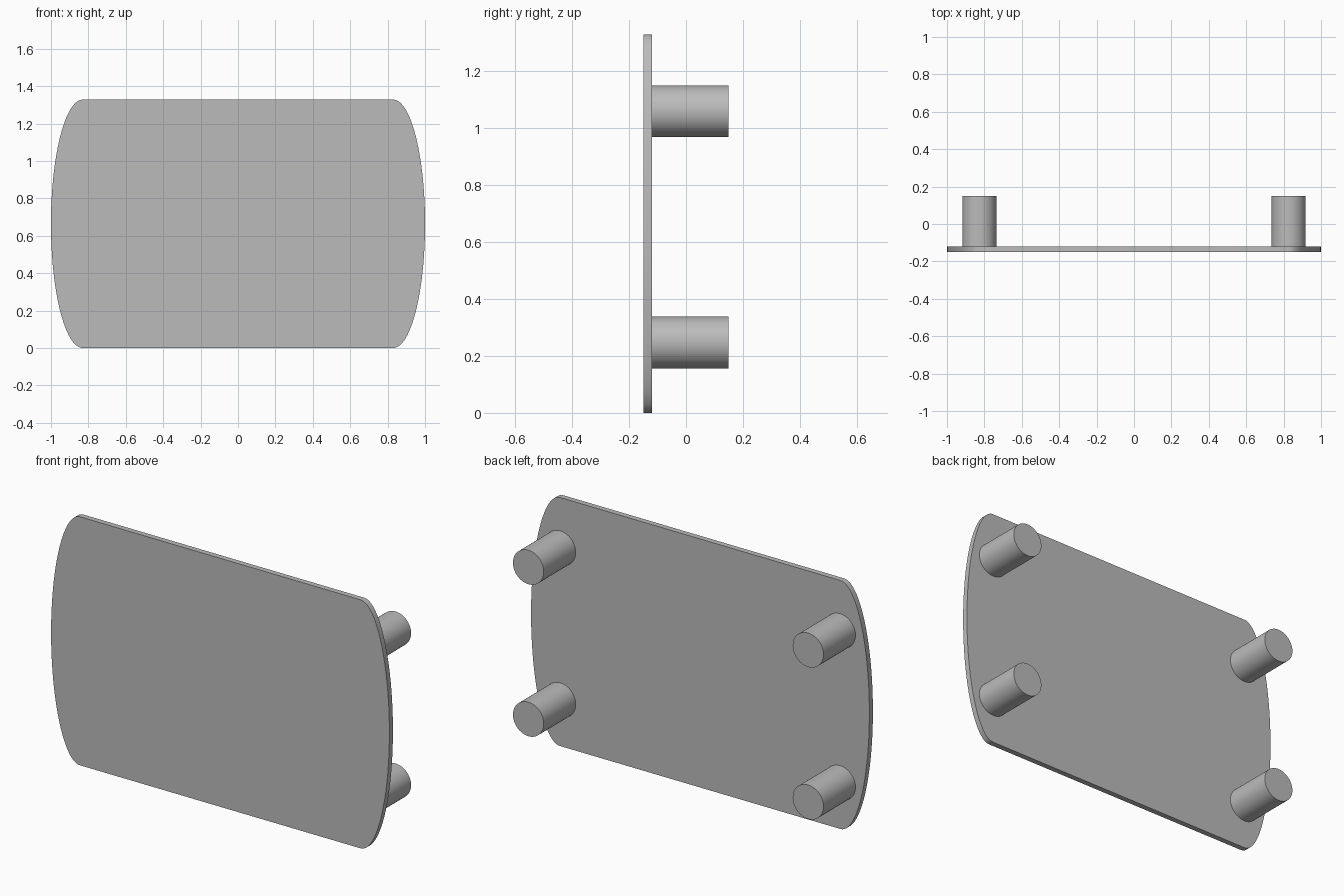
import bpy
import bmesh
from math import sin, cos, pi, radians
from mathutils import Matrix

cube = bpy.data.objects.get("Cube")
if cube:
    bpy.data.objects.remove(cube, do_unlink=True)

FRONT, SEAM, BACK = -0.15, -0.12, 0.15
HEIGHT = 1.328

grey = bpy.data.materials.new("plain_grey")
grey.use_nodes = True
colour = (0.5, 0.5, 0.5, 1)
grey.diffuse_color = colour
grey.node_tree.nodes["Principled BSDF"].inputs["Base Color"].default_value = colour


def finish(bm, name):
    bmesh.ops.recalc_face_normals(bm, faces=bm.faces)
    mesh = bpy.data.meshes.new(name)
    bm.to_mesh(mesh)
    bm.free()
    mesh.materials.append(grey)
    obj = bpy.data.objects.new(name, mesh)
    bpy.context.collection.objects.link(obj)
    bpy.ops.object.select_all(action='DESELECT')
    obj.select_set(True)
    bpy.context.view_layer.objects.active = obj
    bpy.ops.object.shade_smooth_by_angle(angle=radians(30))
    return obj


# Flat plate with straight top and bottom and half-elliptical ends
def make_plate(straight=0.83, bulge=0.17, steps=48):
    bm = bmesh.new()
    outline = []
    for side in (1, -1):
        for i in range(steps + 1):
            a = -pi / 2 + pi * i / steps
            x = side * (straight + bulge * cos(a))
            z = HEIGHT / 2 * (1 + side * sin(a))
            outline.append(bm.verts.new((x, FRONT, z)))
    face = bm.faces.new(outline)
    grown = bmesh.ops.extrude_face_region(bm, geom=[face])
    verts = [v for v in grown["geom"] if isinstance(v, bmesh.types.BMVert)]
    bmesh.ops.translate(bm, verts=verts, vec=(0, SEAM - FRONT, 0))
    return finish(bm, "plate")


# Round peg standing out from the back of the plate
def make_peg(name, x, z, radius=0.091):
    bm = bmesh.new()
    place = Matrix.Translation((x, (SEAM + BACK) / 2, z)) @ Matrix.Rotation(pi / 2, 4, 'X')
    bmesh.ops.create_cone(bm, cap_ends=True, segments=64, radius1=radius,
                          radius2=radius, depth=BACK - SEAM, matrix=place)
    return finish(bm, name)


make_plate()
for side, x in (("left", 0.827), ("right", -0.827)):
    for level, z in (("lower", 0.247), ("upper", 1.059)):
        make_peg(f"{level}_{side}_peg", x, z)
